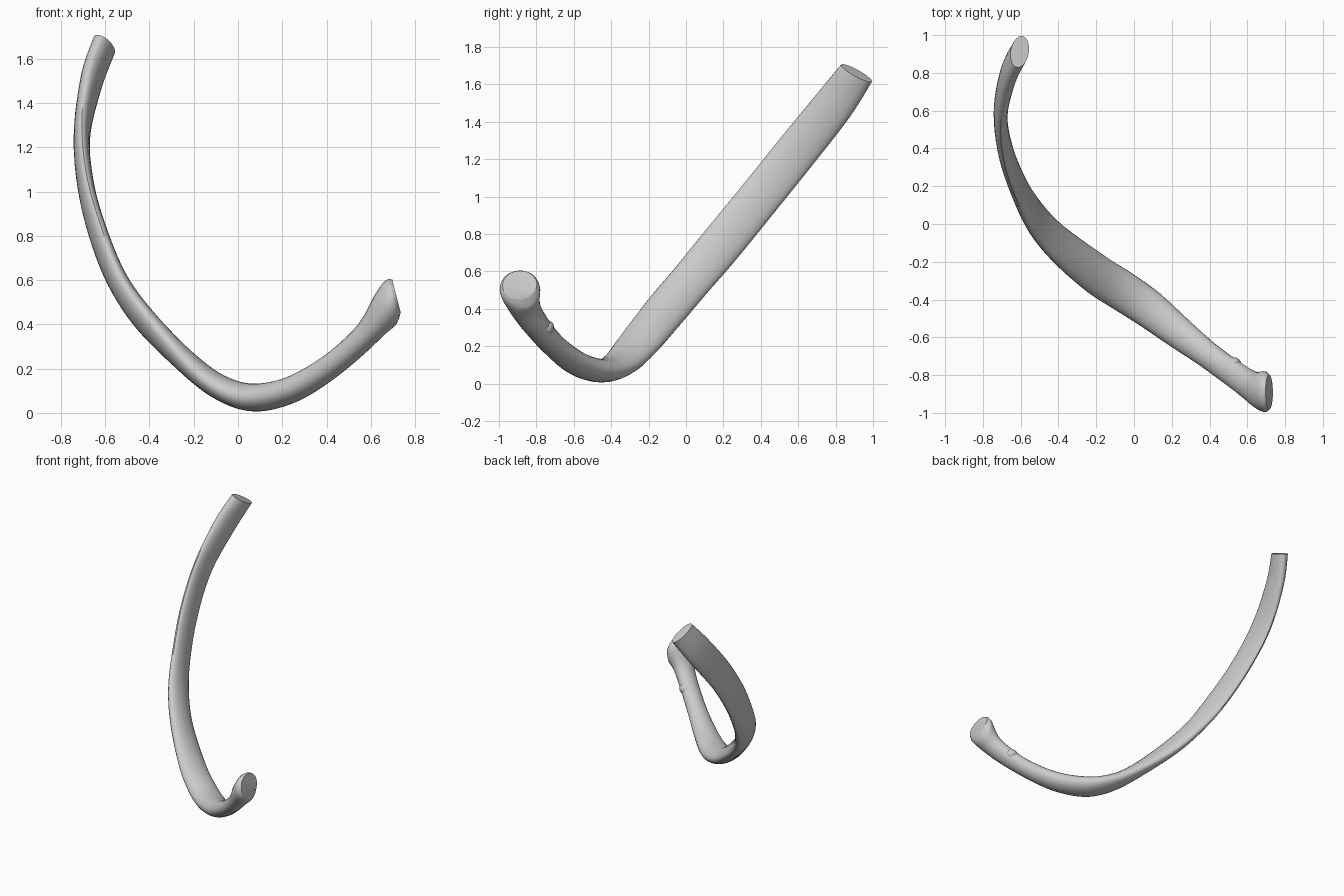
import bpy, bmesh, math
from mathutils import Vector

if "Cube" in bpy.data.objects:
    bpy.data.objects.remove(bpy.data.objects["Cube"])

SIDES, STEPS = 24, 5

# Stations along the bone: centre, wide direction, half width, half thickness
stations = [
    ((-.605, .912, 1.66), (.2, .83, -.47), .096, .050),
    ((-.665, .79, 1.49), (.1, .79, -.61), .108, .046),
    ((-.706, .59, 1.24), (.0, .79, -.61), .112, .037),
    ((-.680, .385, .985), (.0, .79, -.61), .112, .037),
    ((-.607, .185, .74), (.0, .8, -.6), .113, .040),
    ((-.520, .03, .555), (.1, .82, -.56), .110, .045),
    ((-.395, -.11, .39), (.17, .85, -.51), .112, .050),
    ((-.200, -.265, .20), (.35, .88, -.3), .111, .053),
    ((-.060, -.355, .105), (.5, .82, -.15), .107, .057),
    ((.080, -.45, .069), (.58, .8, .0), .100, .063),
    ((.240, -.577, .105), (.55, .8, .1), .085, .060),
    ((.400, -.70, .198), (.5, .85, .2), .071, .056),
    ((.530, -.795, .305), (.3, .9, .3), .073, .056),
    ((.620, -.857, .400), (.1, 1, .2), .082, .064),
    ((.688, -.887, .500), (0, 1, .1), .108, .094),
    ((.716, -.889, .528), (0, 1, .1), .092, .078),
]
centres = [Vector(s[0]) for s in stations]
last = len(stations) - 1

# Section normals follow the path; the two ends are cut at their own angle
normals = [(centres[min(i + 1, last)] - centres[max(i - 1, 0)]).normalized()
           for i in range(last + 1)]
normals[0] = Vector((-.36, -.40, -.84)).normalized()
normals[-2] = Vector((.93, -.05, .35)).normalized()
normals[-1] = Vector((.97, 0, .25)).normalized()
rows = [(*c, *Vector(s[1]).normalized(), s[2], s[3], *n)
        for c, s, n in zip(centres, stations, normals)]


def spline(a, b, c, d, t):
    """Smooth interpolation from b to c."""
    return .5 * (2 * b + (c - a) * t + (2 * a - 5 * b + 4 * c - d) * t * t
                 + (3 * b - a - 3 * c + d) * t ** 3)


def section(row):
    centre, wide, normal = Vector(row[:3]), Vector(row[3:6]), Vector(row[8:])
    normal.normalize()
    wide = (wide - normal * wide.dot(normal)).normalized()
    thin = normal.cross(wide)
    return [centre + wide * row[6] * math.cos(2 * math.pi * k / SIDES)
            + thin * row[7] * math.sin(2 * math.pi * k / SIDES)
            for k in range(SIDES)]


# Curved shaft with a flat cut end and a flared front head
samples = []
for i in range(last):
    four = [rows[min(max(j, 0), last)] for j in range(i - 1, i + 3)]
    samples += [[spline(*v, s / STEPS) for v in zip(*four)] for s in range(STEPS)]
samples.append(rows[-1])

bm = bmesh.new()
rings = [[bm.verts.new(p) for p in section(r)] for r in samples]
for r0, r1 in zip(rings, rings[1:]):
    for k in range(SIDES):
        n = (k + 1) % SIDES
        bm.faces.new((r0[k], r0[n], r1[n], r1[k]))
bm.faces.new(rings[0])
bm.faces.new(rings[-1])

bmesh.ops.recalc_face_normals(bm, faces=bm.faces)
mesh = bpy.data.meshes.new("curved_bone")
bm.to_mesh(mesh)
bm.free()
bone = bpy.data.objects.new("curved_bone", mesh)
bpy.context.collection.objects.link(bone)

# Small bump behind the head
bpy.ops.mesh.primitive_uv_sphere_add(segments=16, ring_count=8, radius=1,
                                     location=(.525, -.745, .30))
bump = bpy.context.object
bump.name = "neck_bump"
bump.scale = (.045, .04, .04)

grey = bpy.data.materials.new("light_grey")
grey.diffuse_color = (.6, .6, .6, 1)
grey.use_nodes = True
grey.node_tree.nodes["Principled BSDF"].inputs["Base Color"].default_value = grey.diffuse_color
for ob in (bone, bump):
    ob.data.materials.append(grey)
    bpy.ops.object.select_all(action='DESELECT')
    ob.select_set(True)
    bpy.context.view_layer.objects.active = ob
    bpy.ops.object.shade_smooth_by_angle(angle=math.radians(40))
